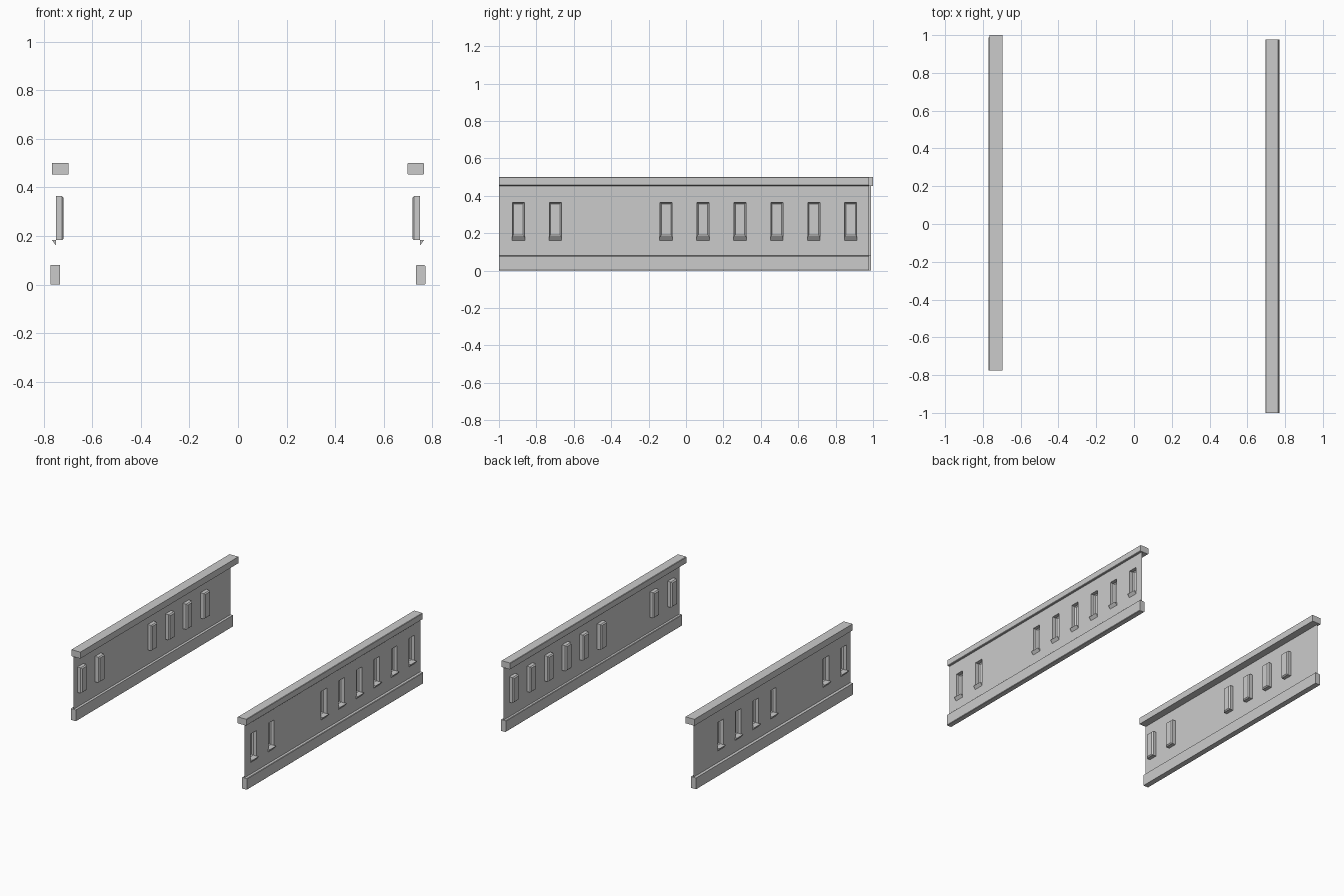
import bpy, bmesh

if "Cube" in bpy.data.objects:
    bpy.data.objects.remove(bpy.data.objects["Cube"])

PANEL_X = 0.75           # sheet position, distance from the centre line
Z0, Z1 = 0.183, 0.364    # slot height range
HALF = 0.032             # half slot width
PITCH = 0.1974


def finish(bm, name):
    bmesh.ops.recalc_face_normals(bm, faces=bm.faces)
    mesh = bpy.data.meshes.new(name)
    bm.to_mesh(mesh)
    bm.free()
    obj = bpy.data.objects.new(name, mesh)
    bpy.context.collection.objects.link(obj)
    return obj


def rail(name, s, x0, x1, y0, y1, z0, z1):
    bm = bmesh.new()
    bmesh.ops.create_cube(bm, size=1)
    for v in bm.verts:
        v.co = (s * ((x0 + x1) / 2 + v.co.x * (x1 - x0)),
                (y0 + y1) / 2 + v.co.y * (y1 - y0),
                (z0 + z1) / 2 + v.co.z * (z1 - z0))
    # Slightly eased long edges
    long_edges = [e for e in bm.edges
                  if abs(e.verts[0].co.y - e.verts[1].co.y) > 0.5]
    bmesh.ops.bevel(bm, geom=long_edges, offset=0.003, segments=1,
                    affect='EDGES')
    return finish(bm, name)


def ring(bm, x, y, inset):
    h = HALF - inset
    return [bm.verts.new((x, a, b)) for a, b in
            ((y - h, Z0 + inset), (y + h, Z0 + inset),
             (y + h, Z1 - inset), (y - h, Z1 - inset))]


def panel(name, s, y0, y1, slots):
    bm = bmesh.new()
    ys = sorted([y0, y1] + [y + d for y in slots for d in (-HALF, HALF)])
    zs = [0.04, Z0, Z1, 0.48]
    # Thin sheet, leaving the slots open
    for i in range(len(ys) - 1):
        for j in range(3):
            if j == 1 and i % 2 == 1:
                continue
            bm.faces.new([bm.verts.new((s * PANEL_X, ys[a], zs[b])) for a, b in
                          ((i, j), (i + 1, j), (i + 1, j + 1), (i, j + 1))])
    # Pressed pockets bulging inward, with chamfered rims
    for y in slots:
        rings = [ring(bm, s * x, y, inset) for x, inset in
                 ((PANEL_X, 0), (0.725, 0), (0.7175, 0.007))]
        for a, b in zip(rings, rings[1:]):
            for k in range(4):
                n = (k + 1) % 4
                bm.faces.new((a[k], a[n], b[n], b[k]))
        bm.faces.new(rings[-1])
    bmesh.ops.remove_doubles(bm, verts=bm.verts, dist=0.0005)
    return finish(bm, name)


def lips(name, s, slots):
    # Small wedge under each slot on the outer face
    bm = bmesh.new()
    for y in slots:
        a, b = [[bm.verts.new((s * x, y + d, z)) for x, z in
                 ((PANEL_X, Z0), (0.766, Z0), (PANEL_X, 0.162))]
                for d in (-0.034, 0.034)]
        bm.faces.new(a)
        bm.faces.new(b[::-1])
        for k in range(3):
            n = (k + 1) % 3
            bm.faces.new((a[k], b[k], b[n], a[n]))
    return finish(bm, name)


def side(label, s, y0, y1, y_top, slots):
    rail(label + "_top_rail", s, 0.697, 0.766, y0, y_top, 0.454, 0.50)
    rail(label + "_bottom_rail", s, 0.732, 0.771, y0, y1, 0.0, 0.08)
    panel(label + "_panel", s, y0, y1, slots)
    lips(label + "_slot_lips", s, slots)


# Right side has eight slots, the shorter left side has six
row = [-0.896 + PITCH * i for i in range(10)]
side("right", 1, -1.0, 0.978, 0.978, row[:2] + row[4:])
side("left", -1, -0.775, 0.988, 1.0, row[1:3] + row[5:9])
